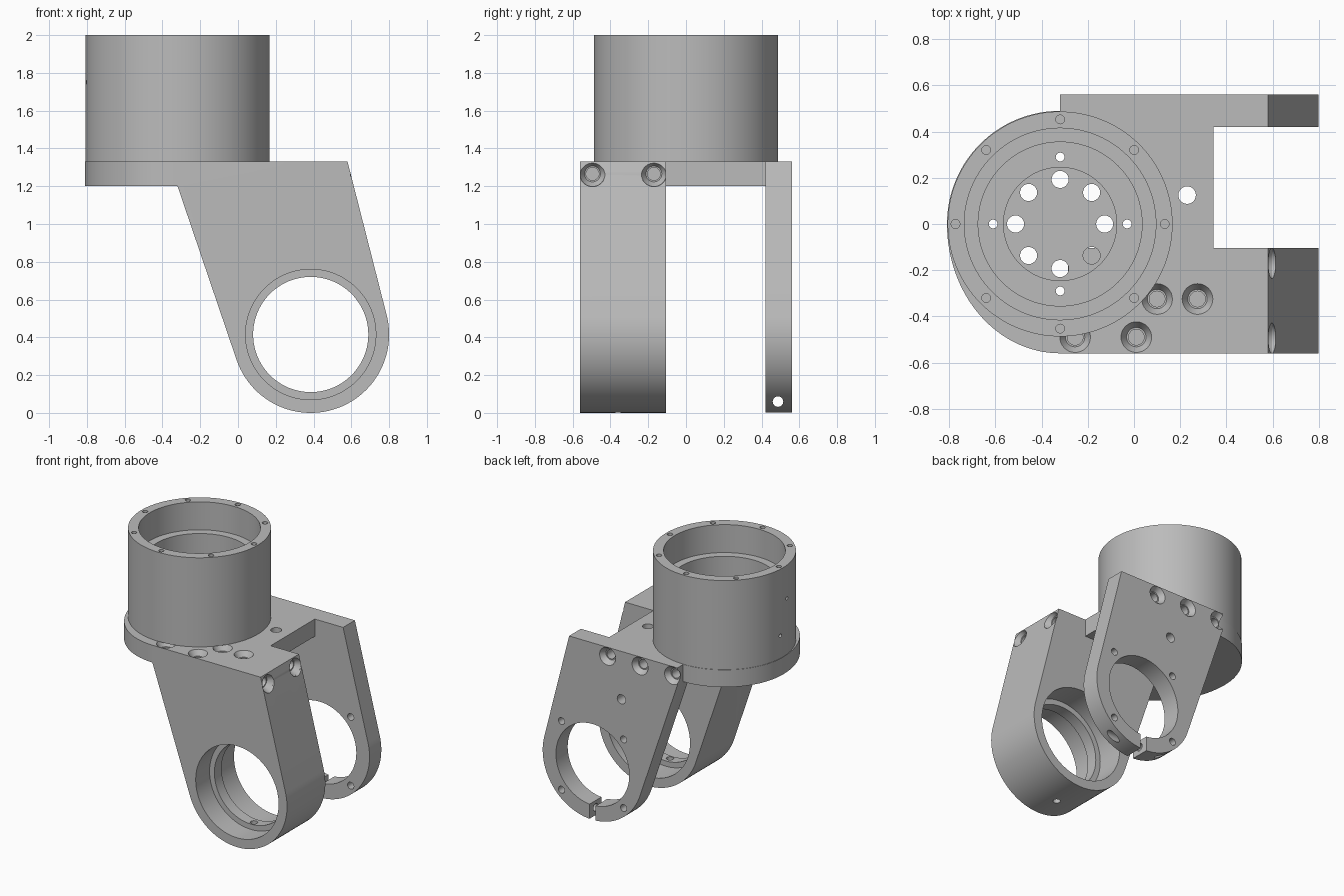
import bpy, bmesh, math
from mathutils import Vector, Matrix

if "Cube" in bpy.data.objects:
    bpy.data.objects.remove(bpy.data.objects["Cube"])

grey = bpy.data.materials.new("machined_grey")
grey.use_nodes = True
grey.diffuse_color = (0.5, 0.5, 0.5, 1)
grey.node_tree.nodes["Principled BSDF"].inputs["Base Color"].default_value = (0.5, 0.5, 0.5, 1)

TOP, UNDER = 1.33, 1.2           # deck heights
HUB = Vector((-0.32, 0))         # cup axis (x, y)
EYE = Vector((0.385, 0.415))     # bore axis (x, z)
EYE_R = 0.415
Z, Y, X = Vector((0, 0, 1)), Vector((0, 1, 0)), Vector((1, 0, 0))


def finish(bm, name):
    bmesh.ops.recalc_face_normals(bm, faces=bm.faces)
    mesh = bpy.data.meshes.new(name)
    bm.to_mesh(mesh)
    bm.free()
    mesh.materials.append(grey)
    ob = bpy.data.objects.new(name, mesh)
    bpy.context.collection.objects.link(ob)
    return ob


def prism(name, points, offset):
    """Extrude a closed outline of 3D points along offset."""
    bm = bmesh.new()
    face = bm.faces.new([bm.verts.new(p) for p in points])
    new = bmesh.ops.extrude_face_region(bm, geom=[face])["geom"]
    bmesh.ops.translate(bm, vec=offset, verts=[v for v in new if isinstance(v, bmesh.types.BMVert)])
    return finish(bm, name)


def rod(start, end, r1, r2=None, seg=32, name="cutter"):
    """Cylinder or cone between two points."""
    start, end = Vector(start), Vector(end)
    axis = end - start
    bm = bmesh.new()
    turn = Z.rotation_difference(axis).to_matrix().to_4x4()
    bmesh.ops.create_cone(bm, cap_ends=True, segments=seg, radius1=r1,
                          radius2=r1 if r2 is None else r2, depth=axis.length,
                          matrix=Matrix.Translation((start + end) / 2) @ turn)
    return finish(bm, name)


def combine(ob, other, operation="DIFFERENCE"):
    mod = ob.modifiers.new("cut", "BOOLEAN")
    mod.operation, mod.solver, mod.object = operation, "EXACT", other
    bpy.context.view_layer.objects.active = ob
    bpy.ops.object.modifier_apply(modifier=mod.name)
    bpy.data.objects.remove(other)


def drill(ob, start, end, radius, seg=24):
    combine(ob, rod(start, end, radius, seg=seg))


def countersink(ob, mouth, inward, depth=0.2):
    """Screw hole with a conical mouth."""
    mouth = Vector(mouth)
    combine(ob, rod(mouth - inward * 0.2, mouth, 0.067))
    combine(ob, rod(mouth - inward * 0.001, mouth + inward * 0.04, 0.067, 0.042))
    drill(ob, mouth, mouth + inward * depth, 0.034)


def ring(radius, count, phase=0):
    for i in range(count):
        a = math.tau * i / count + phase
        yield radius * math.cos(a), radius * math.sin(a)


def tangent(px, pz, side):
    d = Vector((px, pz)) - EYE
    return math.atan2(d.y, d.x) + side * math.acos(EYE_R / d.length)


# Leg outline: sloped sides running tangent into the round eye
def leg(name, y0, y1):
    left, right = -0.32, 0.58
    a0, a1 = tangent(left, UNDER, 1), tangent(right, TOP, -1) + math.tau
    n = 48
    pts = [(right, y0, TOP), (left, y0, TOP), (left, y0, UNDER)]
    for i in range(n + 1):
        a = a0 + (a1 - a0) * i / n
        pts.append((EYE.x + EYE_R * math.cos(a), y0, EYE.y + EYE_R * math.sin(a)))
    return prism(name, pts, (0, y1 - y0, 0))


# Deck with rounded end under the cup
deck = [(HUB.x, -0.56, UNDER), (0.345, -0.56, UNDER), (0.345, 0.56, UNDER), (HUB.x, 0.56, UNDER)]
for i in range(65):
    a = math.pi / 2 + math.pi * i / 64
    ry = 0.49 if a < math.pi else 0.56
    if i < 64:
        deck.append((HUB.x + 0.49 * math.cos(a), ry * math.sin(a), UNDER))
bracket = prism("bracket", deck, (0, 0, TOP - UNDER))
combine(bracket, leg("front_leg", -0.56, -0.105), "UNION")
combine(bracket, leg("back_leg", 0.42, 0.56), "UNION")

# Main bores: through both eyes, with bearing seats each side of a lip in the front eye
def bore(y0, y1, radius):
    drill(bracket, (EYE.x, y0, EYE.y), (EYE.x, y1, EYE.y), radius, 80)


bore(-0.7, 0.7, 0.305)
bore(-0.7, -0.395, 0.345)
bore(-0.31, 0.1, 0.345)

# Clamp slit and clamp screw in the back eye
slit = [(EYE.x + sx * 0.025, 0.3, z) for sx, z in ((-1, -0.1), (1, -0.1), (1, 0.3), (-1, 0.3))]
combine(bracket, prism("cutter", slit, (0, 0.4, 0)))
drill(bracket, (0.0, 0.487, 0.06), (0.9, 0.487, 0.06), 0.028)

# Back leg screw holes
for dx, dz in ring(0.365, 4, math.pi / 4):
    drill(bracket, (EYE.x + dx, 0.35, EYE.y + dz), (EYE.x + dx, 0.7, EYE.y + dz), 0.026)
drill(bracket, (0.145, 0.35, 0.97), (0.145, 0.7, 0.97), 0.035)
for x in (-0.28, -0.01, 0.26):
    countersink(bracket, (x, 0.56, 1.262), -Y)

# Front leg screws in the sloped side, and oil hole below
for y in (-0.495, -0.17):
    countersink(bracket, (0.597, y, 1.265), -X)
drill(bracket, (EYE.x, -0.36, -0.1), (EYE.x, -0.36, 0.3), 0.026)

# Deck screws and cable hole
for x, y in ((0.1, -0.325), (0.275, -0.325), (0.01, -0.49), (-0.255, -0.49), (0.01, -0.16), (-0.075, -0.325)):
    countersink(bracket, (x, y, TOP), -Z, 0.11)
drill(bracket, (0.23, 0.125, 1.1), (0.23, 0.125, 1.5), 0.038)

# Cup: stepped bore
cup = rod((HUB.x, 0, TOP), (HUB.x, 0, 2), 0.487, seg=128, name="cup")
for radius, floor in ((0.415, 1.79), (0.355, 1.44), (0.245, 1.38)):
    drill(cup, (HUB.x, 0, floor), (HUB.x, 0, 2.2), radius, 96)

# Cup rim, floor and side holes
for dx, dy in ring(0.453, 8):
    drill(cup, (HUB.x + dx, dy, 1.88), (HUB.x + dx, dy, 2.1), 0.019)
for pitch, count, radius in ((0.193, 8, 0.037), (0.29, 4, 0.019)):
    for dx, dy in ring(pitch, count):
        for part in (cup, bracket):
            drill(part, (HUB.x + dx, dy, 1.1), (HUB.x + dx, dy, 1.6), radius)
for y, z in ((-0.05, 1.75), (0.03, 1.5)):
    drill(cup, (-0.9, y, z), (-0.6, y, z), 0.013, 16)

# Smooth curved walls, crisp edges
for ob in (bracket, cup):
    bpy.ops.object.select_all(action="DESELECT")
    ob.select_set(True)
    bpy.context.view_layer.objects.active = ob
    bpy.ops.object.shade_smooth_by_angle(angle=math.radians(25))
